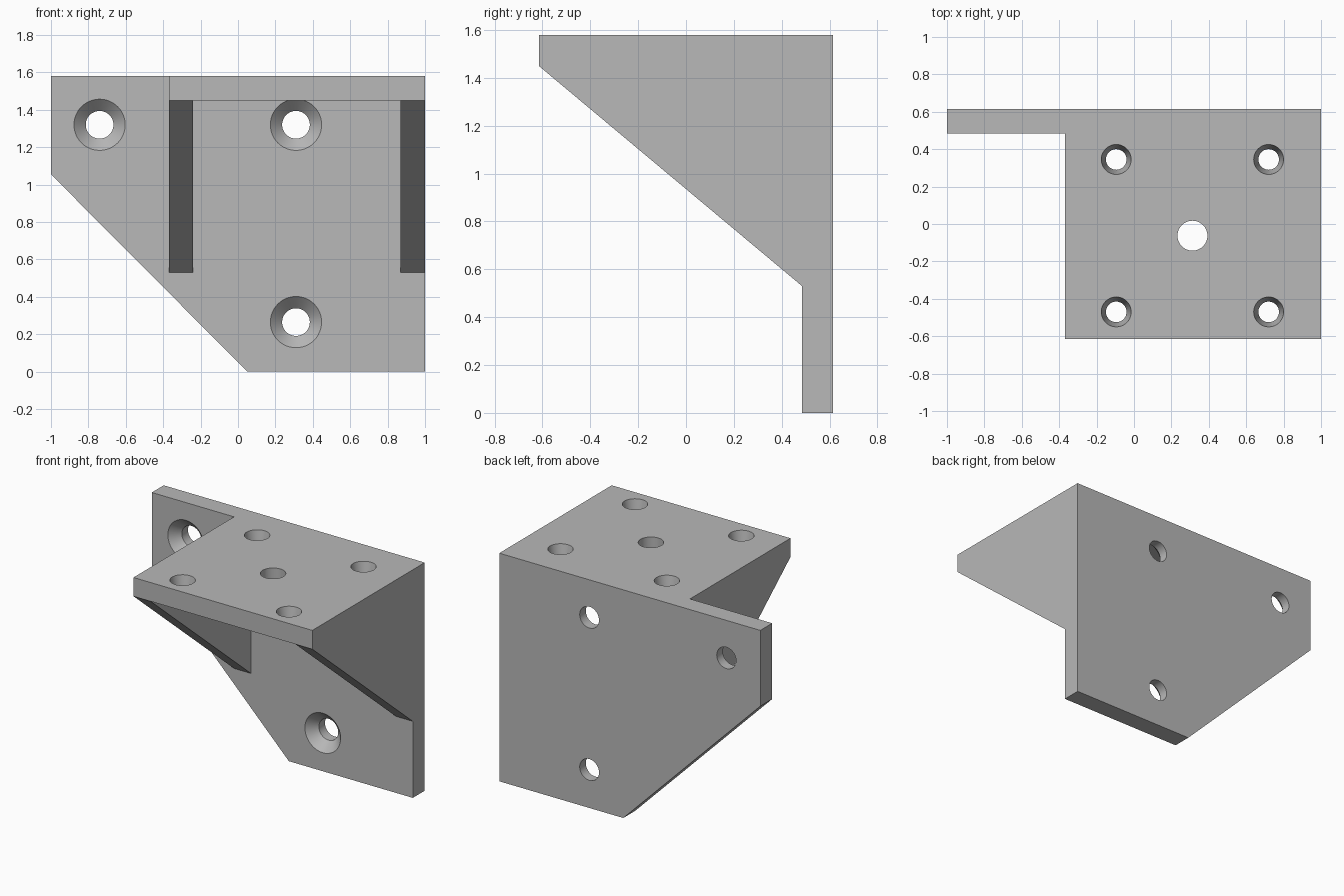
import bpy
import bmesh
from math import cos, sin, tau, radians
from mathutils import Matrix, Vector

if "Cube" in bpy.data.objects:
    bpy.data.objects.remove(bpy.data.objects["Cube"], do_unlink=True)

grey = bpy.data.materials.new("plain grey")
grey.use_nodes = True
grey.diffuse_color = (0.48, 0.48, 0.48, 1)
grey.node_tree.nodes["Principled BSDF"].inputs["Base Color"].default_value = grey.diffuse_color

# Main dimensions
DEPTH, HEIGHT, WALL = 0.615, 1.58, 0.13
LEFT_EDGE, RIGHT_EDGE = 1.0, -0.37
FACE = DEPTH - WALL          # front surface of the back plate
UNDER = HEIGHT - WALL        # underside of the shelf


def make_object(name, bm):
    bmesh.ops.recalc_face_normals(bm, faces=bm.faces)
    mesh = bpy.data.meshes.new(name)
    bm.to_mesh(mesh)
    bm.free()
    mesh.materials.append(grey)
    obj = bpy.data.objects.new(name, mesh)
    bpy.context.collection.objects.link(obj)
    return obj


def prism(name, outline, offset):
    """Extrude a closed 3D outline along an offset."""
    bm = bmesh.new()
    face = bm.faces.new([bm.verts.new(p) for p in outline])
    result = bmesh.ops.extrude_face_region(bm, geom=[face], use_keep_orig=True)
    moved = [g for g in result["geom"] if isinstance(g, bmesh.types.BMVert)]
    bmesh.ops.translate(bm, verts=moved, vec=Vector(offset))
    return make_object(name, bm)


def hole_cutter(name, profile, matrix, sides=48):
    """Turn (radius, height) pairs into a closed solid."""
    bm = bmesh.new()
    rings = [[bm.verts.new((r * cos(tau * i / sides), r * sin(tau * i / sides), h))
              for i in range(sides)] for r, h in profile]
    for low, high in zip(rings, rings[1:]):
        for i in range(sides):
            j = (i + 1) % sides
            bm.faces.new((low[i], low[j], high[j], high[i]))
    bm.faces.new(rings[0])
    bm.faces.new(rings[-1])
    bm.transform(matrix)
    obj = make_object(name, bm)
    obj.hide_render = True
    return obj


def combine(target, other, operation):
    mod = target.modifiers.new(operation.title(), 'BOOLEAN')
    mod.operation, mod.solver, mod.object = operation, 'EXACT', other
    bpy.context.view_layer.objects.active = target
    bpy.ops.object.modifier_apply(modifier=mod.name)
    bpy.data.objects.remove(other, do_unlink=True)


# Back plate with one clipped corner
wall_outline = [(-1, HEIGHT), (1, HEIGHT), (1, 0), (0.05, 0), (-1, 1.055)]
bracket = prism("mounting_bracket", [(x, FACE, z) for x, z in wall_outline], (0, WALL, 0))

# Shelf
shelf_outline = [(RIGHT_EDGE, -DEPTH), (LEFT_EDGE, -DEPTH), (LEFT_EDGE, FACE), (RIGHT_EDGE, FACE)]
parts = [prism("shelf", [(x, y, UNDER) for x, y in shelf_outline], (0, 0, WALL))]

# Triangular side ribs
for name, x in (("right_rib", RIGHT_EDGE), ("left_rib", LEFT_EDGE - WALL)):
    rib_outline = [(x, -DEPTH, UNDER), (x, FACE, UNDER), (x, FACE, 0.53)]
    parts.append(prism(name, rib_outline, (WALL, 0, 0)))

for part in parts:
    combine(bracket, part, 'UNION')

# Countersunk screw holes in the back plate
screw = [(0.074, -0.05), (0.074, 0.067), (0.137, WALL), (0.137, WALL + 0.001)]
for x, z in ((-0.74, 1.32), (0.31, 1.32), (0.31, 0.265)):
    place = Matrix.Translation((x, DEPTH, z)) @ Matrix.Rotation(radians(90), 4, 'X')
    combine(bracket, hole_cutter("wall_hole_cutter", screw, place), 'DIFFERENCE')

# Tapered corner holes and a straight centre hole in the shelf
taper = [(0.055, -0.02), (0.055, 0), (0.08, WALL), (0.08, WALL + 0.05)]
straight = [(0.08, -0.02), (0.08, WALL + 0.05)]
shelf_holes = [(x, y, taper) for x in (-0.095, 0.72) for y in (-0.47, 0.345)]
shelf_holes.append((0.3125, -0.0625, straight))
for x, y, profile in shelf_holes:
    place = Matrix.Translation((x, y, UNDER))
    combine(bracket, hole_cutter("shelf_hole_cutter", profile, place), 'DIFFERENCE')

# Merge coplanar faces, then smooth only the round walls
bm = bmesh.new()
bm.from_mesh(bracket.data)
bmesh.ops.remove_doubles(bm, verts=bm.verts, dist=0.0001)
bmesh.ops.dissolve_limit(bm, angle_limit=radians(0.5), verts=bm.verts, edges=bm.edges)
bm.to_mesh(bracket.data)
bm.free()
bpy.ops.object.select_all(action='DESELECT')
bracket.select_set(True)
bpy.context.view_layer.objects.active = bracket
bpy.ops.object.shade_smooth_by_angle(angle=radians(30))
